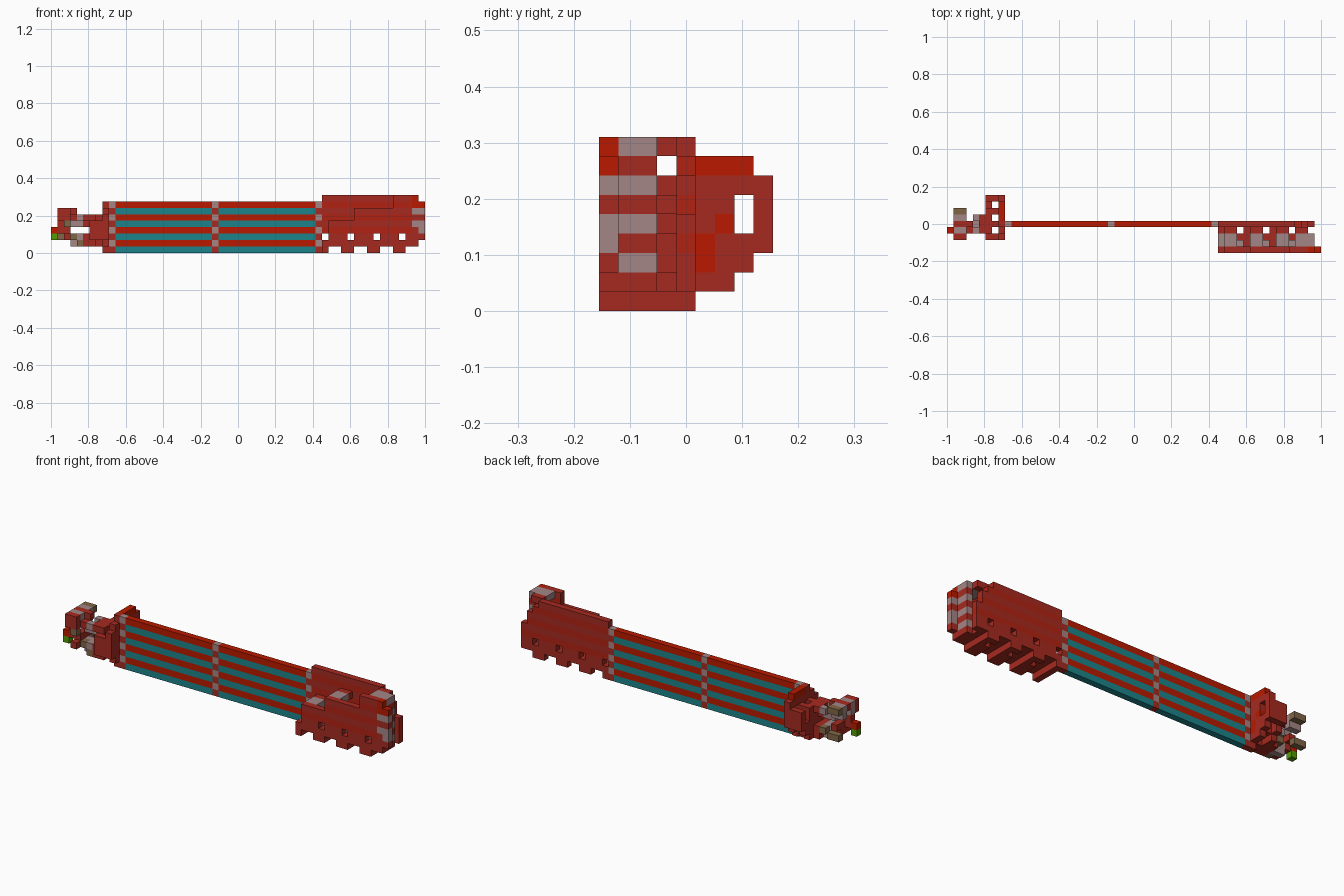
import bpy
import bmesh

V = 2 / 58  # edge of one block

cube = bpy.data.objects.get("Cube")
if cube:
    bpy.data.objects.remove(cube, do_unlink=True)


def material(name, rgb):
    lin = [((c / 255 + 0.055) / 1.055) ** 2.4 if c > 10 else c / 3294 for c in rgb]
    m = bpy.data.materials.new(name)
    m.use_nodes = True
    m.diffuse_color = (*lin, 1)
    m.node_tree.nodes["Principled BSDF"].inputs["Base Color"].default_value = (*lin, 1)
    return m


RED = material("bright red", (186, 26, 0))
MID = material("mid red", (176, 34, 18))
DARK = material("dark red", (166, 42, 32))
TEAL = material("teal", (28, 132, 138))
GRAY = material("warm gray", (164, 134, 134))
TAN = material("tan", (128, 102, 70))
GREEN = material("green", (84, 155, 5))


def blocks(name, mat, boxes):
    """One object made of boxes, each given as inclusive block ranges in x, y, z."""
    bm = bmesh.new()
    for box in boxes:
        lo = [a if isinstance(a, int) else a[0] for a in box]
        hi = [a if isinstance(a, int) else a[1] for a in box]
        made = bmesh.ops.create_cube(bm, size=1)["verts"]
        for v in made:
            for axis, shift in enumerate((-29, -4.5, 0)):
                edge = lo[axis] if v.co[axis] < 0 else hi[axis] + 1
                v.co[axis] = (edge + shift) * V
    mesh = bpy.data.meshes.new(name)
    bm.to_mesh(mesh)
    bm.free()
    mesh.materials.append(mat)
    obj = bpy.data.objects.new(name, mesh)
    bpy.context.collection.objects.link(obj)
    return obj


# Striped blade: long bars, joints at both ends and the middle
for label, mat, joint, first in (("teal", TEAL, DARK, 0), ("red", RED, GRAY, 1)):
    rows = range(first, 8, 2)
    blocks("blade_%s_bars" % label, mat,
           [(span, 4, z) for z in rows for span in ((10, 24), (26, 40))])
    blocks("blade_%s_joints" % label, joint, [(x, 4, z) for x in (9, 25, 41) for z in rows])
blocks("blade_collar", DARK, [(8, 4, (0, 7))])

# Guard: disc-like plate next to the blade, with a slot, struts and a rear plate
blocks("guard_plate", DARK, [
    (8, (5, 6), 1), (8, 6, (2, 3)), (8, 5, 4), (8, (5, 6), (5, 6)),
    (8, 7, (2, 3)), (8, 7, 6), (8, 8, (3, 6)), (8, 3, (1, 6)), (8, 2, (2, 5))])
blocks("guard_highlights", RED, [(8, (5, 7), 7), (8, 5, (2, 3)), (8, 6, 4)])
blocks("guard_struts", DARK, [(7, 4, (1, 5)), (7, 6, (2, 5)), (7, 8, (3, 5)), (7, 2, (2, 4))])
blocks("guard_rear_plate", DARK, [
    (6, (3, 6), (1, 5)), (6, 7, (2, 3)), (6, 8, (3, 5)), (6, 2, (2, 4))])

# Grip: upper and lower arms around an open middle, with mixed fittings
blocks("grip_arms", DARK, [
    (5, (3, 5), 5), (5, (3, 5), (1, 2)), (3, 3, 5), (5, 4, 4),
    ((1, 2), 2, (5, 6)), ((1, 2), 4, 6), (2, (2, 4), 2), (2, (3, 5), 3),
    (1, 3, (3, 4)), (3, 4, 6)])
blocks("grip_end", RED, [(0, 3, 3)])
blocks("grip_fittings", GRAY, [
    ((1, 2), 5, (5, 6)), ((3, 4), 4, 4), ((1, 2), 3, 5), (4, 5, 5), (4, 3, 5),
    ((3, 4), 4, (1, 2)), ((1, 2), 3, 6), (4, 3, 2)])
blocks("grip_pads", TAN, [
    ((1, 2), 6, 6), ((1, 2), 6, 2), (2, 2, 4), (4, 5, 2), (4, 3, 1), (3, 3, 2)])
blocks("grip_tip", GREEN, [(0, 3, 2)])

# Head: back plate with holes in its third row, stepping down at the far end
HOLES = (42, 46, 50, 54)
bridges = [((h + 1, min(h + 3, 56)), 2) for h in HOLES]
blocks("head_back_plate", DARK,
       [((42, 56), 4, 4), ((42, 55), 4, 6), ((42, 53), 4, 8), ((42, 56), 4, 1)]
       + [(s, 4, z) for s, z in bridges])
blocks("head_back_bands", MID, [((42, 56), 4, 3), ((42, 55), 4, 5), ((42, 54), 4, 7)])

# Head: front plate rising in steps, same holes
blocks("head_front_plate", DARK,
       [((42, 56), 0, 1), ((43, 55), 0, 4), ((47, 55), 0, 6), ((53, 55), 0, 8),
        (56, 0, 3), (56, 0, 5), (57, 0, 2), (57, 0, 5)]
       + [(s, 0, z) for s, z in bridges])
blocks("head_front_bands", MID, [((43, 55), 0, 3), ((47, 55), 0, 5), ((53, 55), 0, 7)])
blocks("head_edge_gray", GRAY, [(56, 0, 4), (56, 0, 6), (57, 0, (3, 4)), (57, 0, 6)])
blocks("head_edge_red", RED, [(56, 0, (7, 8)), (57, 0, 7)])

# Head: floor between the plates, teeth below it
floor = [((43, 56), (1, 2), 1)]
floor += [((a, b), 3, 1) for a, b in ((42, 44), (46, 48), (50, 52), (54, 55))]
blocks("head_floor", DARK, floor)
teeth = [(42, (0, 4), 0)]
for x in (45, 49, 53):
    teeth += [((x, x + 1), (0, 2), 0), (x + 1, 3, 0), ((x, x + 1), 4, 0)]
blocks("head_teeth", DARK, teeth)

# Head: inner workings and gray cross beams, red where they meet the back plate
inner = [(42, (1, 2), 1), (55, (1, 2), 2)]
for h in HOLES[:3]:
    inner += [((h + 1, h + 2), 2, 2), ((h + 1, h + 3), 1, 2)]
blocks("head_inner_blocks", GRAY, inner)
beams = (((43, 44), 4), ((47, 48), 6), ((51, 52), 5), ((54, 55), 8))
blocks("head_cross_beams", GRAY, [(s, (1, 2), z) for s, z in beams])
blocks("head_beam_ends", DARK, [(s, 3, z) for s, z in beams])

# Head: end cap with alternating layers
blocks("end_cap_gray", GRAY, [(56, (1, 2), z) for z in (2, 4, 6, 8)])
blocks("end_cap_red", DARK, [(56, (1, 2), z) for z in (3, 5, 7)])
